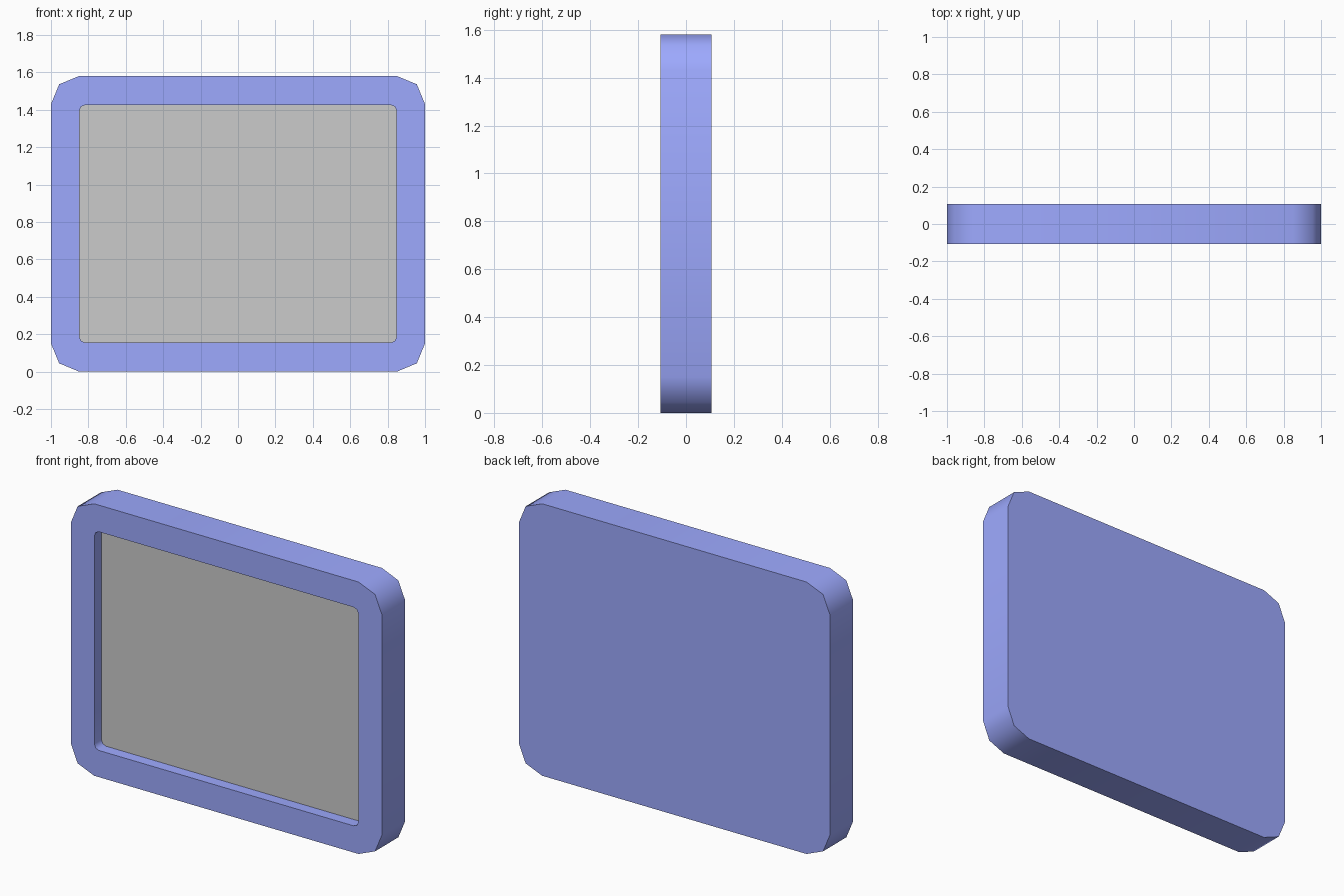
import bpy, bmesh, math

if "Cube" in bpy.data.objects:
    bpy.data.objects.remove(bpy.data.objects["Cube"])

HALF_DEPTH = 0.107
RECESS_Y = -0.042
CENTRE_Z = 0.79


def rounded_loop(bm, half_w, half_h, radius, y, segments=2):
    """Ring of vertices around a rounded rectangle facing -y."""
    verts = []
    for i, (sx, sz) in enumerate([(1, 1), (-1, 1), (-1, -1), (1, -1)]):
        for s in range(segments + 1):
            a = math.pi / 2 * (i + s / segments)
            x = sx * (half_w - radius) + radius * math.cos(a)
            z = sz * (half_h - radius) + radius * math.sin(a)
            verts.append(bm.verts.new((x, y, CENTRE_Z + z)))
    return verts


def bridge(bm, a, b):
    n = len(a)
    for i in range(n):
        j = (i + 1) % n
        bm.faces.new((a[i], a[j], b[j], b[i]))


def finish(bm, name):
    mesh = bpy.data.meshes.new(name)
    bm.to_mesh(mesh)
    bm.free()
    obj = bpy.data.objects.new(name, mesh)
    bpy.context.collection.objects.link(obj)
    return obj


# Casing: solid back, chunky rounded sides, front border and recess walls
bm = bmesh.new()
loops = [
    rounded_loop(bm, 1.0, 0.79, 0.15, HALF_DEPTH),
    rounded_loop(bm, 1.0, 0.79, 0.15, -HALF_DEPTH),
    rounded_loop(bm, 0.848, 0.635, 0.03, -HALF_DEPTH),
    rounded_loop(bm, 0.848, 0.635, 0.03, RECESS_Y),
]
bm.faces.new(loops[0])
for a, b in zip(loops, loops[1:]):
    bridge(bm, a, b)
bmesh.ops.recalc_face_normals(bm, faces=bm.faces)
casing = finish(bm, "casing")

blue = bpy.data.materials.new("blue")
blue.diffuse_color = (0.34, 0.40, 1.0, 1.0)
blue.use_nodes = True
blue.node_tree.nodes["Principled BSDF"].inputs["Base Color"].default_value = blue.diffuse_color
casing.data.materials.append(blue)

bpy.context.view_layer.objects.active = casing
casing.select_set(True)
bpy.ops.object.shade_smooth_by_angle(angle=math.radians(60))

# Screen: flat grey panel closing the recess
bm = bmesh.new()
face = bm.faces.new(rounded_loop(bm, 0.848, 0.635, 0.03, RECESS_Y))
face.normal_update()
if face.normal.y > 0:
    face.normal_flip()
finish(bm, "screen")
